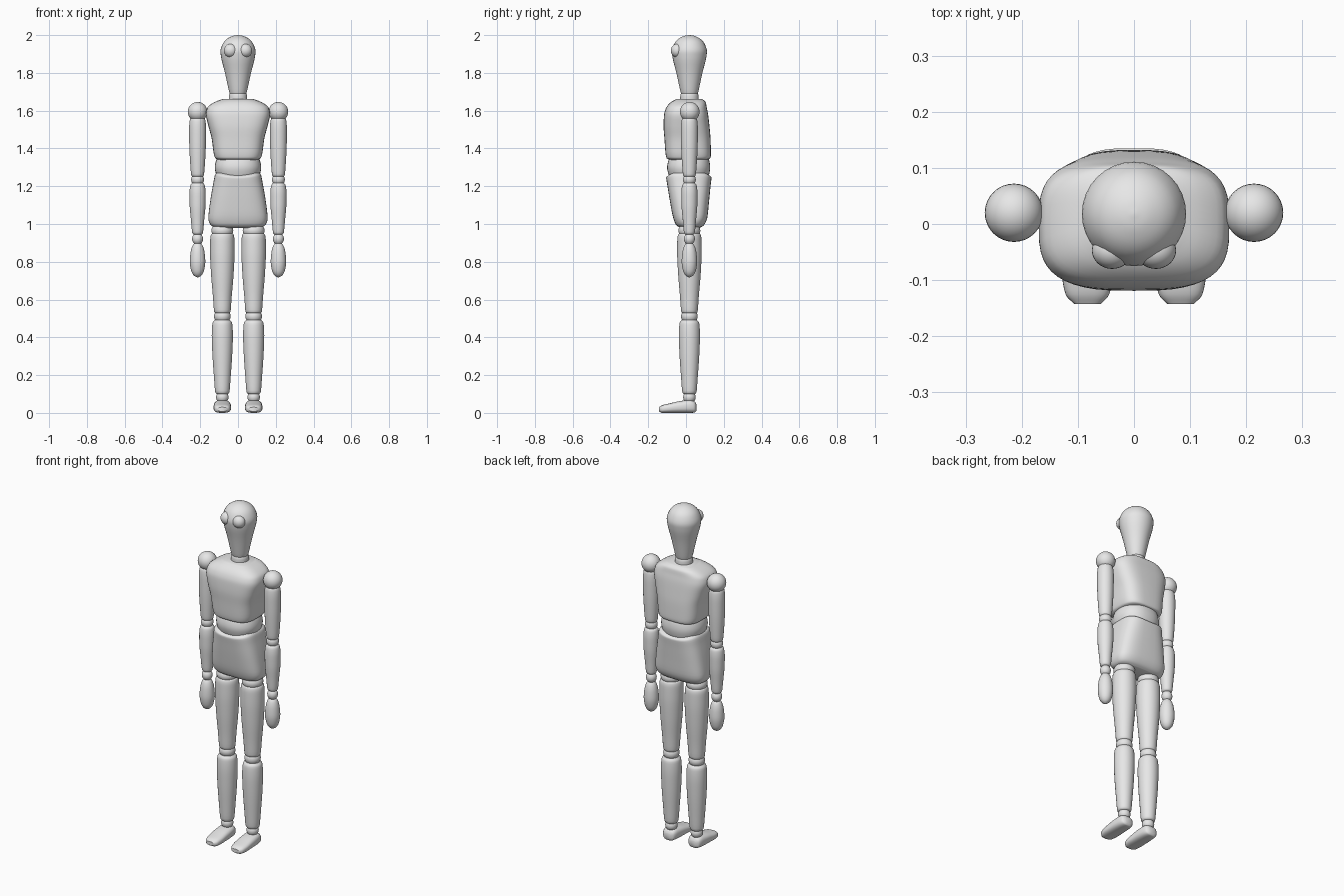
import bpy, bmesh
from math import cos, sin, pi, copysign
from mathutils import Vector

cube = bpy.data.objects.get("Cube")
if cube:
    bpy.data.objects.remove(cube, do_unlink=True)

GREY = (0.8, 0.8, 0.8, 1)
mat = bpy.data.materials.new("plain grey")
mat.use_nodes = True
mat.diffuse_color = GREY
mat.node_tree.nodes["Principled BSDF"].inputs["Base Color"].default_value = GREY

MID_Y = 0.018      # depth of the body's axis
ARM_X, LEG_X = 0.214, 0.083


def finish(bm, name):
    bmesh.ops.recalc_face_normals(bm, faces=bm.faces)
    mesh = bpy.data.meshes.new(name)
    bm.to_mesh(mesh)
    bm.free()
    mesh.materials.append(mat)
    ob = bpy.data.objects.new(name, mesh)
    bpy.context.collection.objects.link(ob)
    bpy.ops.object.select_all(action='DESELECT')
    ob.select_set(True)
    bpy.context.view_layer.objects.active = ob
    bpy.ops.object.shade_smooth_by_angle(angle=0.8)
    return ob


def smooth_rings(rings, steps=4):
    """Interpolate the rings with a curve that never overshoots."""
    pts = [Vector(r) for r in rings]
    d = [b - a for a, b in zip(pts, pts[1:])]
    mean = lambda a, b: 2 * a * b / (a + b) if a * b > 0 else 0
    tan = [d[0]] + [Vector([mean(a, b) for a, b in zip(u, v)]) for u, v in zip(d, d[1:])] + [d[-1]]
    out = []
    for i in range(len(d)):
        for k in range(steps):
            s = k / steps
            out.append(pts[i] + d[i] * (s * s * (3 - 2 * s))
                       + tan[i] * (s * (1 - s) ** 2) + tan[i + 1] * (s * s * (s - 1)))
    return out + [pts[-1]]


def loft(name, rings, cx=0, power=2, along='z', sides=32, top_sag=0):
    """Rings are (position, half width, low edge, high edge)."""
    bm = bmesh.new()
    rows = []
    first, last = rings[0][0], rings[-1][0]
    for t, hx, lo, hi in smooth_rings(rings):
        row = []
        for i in range(sides):
            a = 2 * pi * i / sides
            u, v = (copysign(abs(f) ** (2 / power), f) for f in (cos(a), sin(a)))
            x, w = hx * u, (lo + hi) / 2 + (hi - lo) / 2 * v
            pos = t + top_sag * u * u * (t - first) / (last - first)
            row.append(bm.verts.new((cx + x, w, pos) if along == 'z' else (cx + x, pos, w)))
        rows.append(row)
    for a, b in zip(rows, rows[1:]):
        for i in range(sides):
            j = (i + 1) % sides
            bm.faces.new((a[i], a[j], b[j], b[i]))
    bm.faces.new(rows[0])
    bm.faces.new(rows[-1])
    return finish(bm, name)


def turned(name, profile, cx=0):
    """Round part from (height, radius) pairs."""
    return loft(name, [(z, r, MID_Y - r, MID_Y + r) for z, r in profile], cx)


def ball(name, centre, radii):
    bm = bmesh.new()
    bmesh.ops.create_uvsphere(bm, u_segments=32, v_segments=16, radius=1)
    bmesh.ops.scale(bm, vec=radii, verts=bm.verts)
    bmesh.ops.translate(bm, vec=centre, verts=bm.verts)
    return finish(bm, name)


# Head and neck
turned("head", [(1.685, .042), (1.70, .047), (1.8, .069), (1.88, .089), (1.915, .093),
                (1.96, .077), (1.985, .051), (1.997, .022), (2.0, .003)])
turned("neck", [(1.63, .048), (1.66, .049), (1.68, .048), (1.695, .043)])

# Torso: chest, waist and pelvis
loft("chest", [(1.34, .105, -.085, .11), (1.348, .12, -.102, .128), (1.37, .128, -.108, .132),
               (1.45, .139, -.114, .13), (1.52, .157, -.119, .124), (1.58, .17, -.116, .117),
               (1.615, .163, -.105, .11), (1.645, .125, -.08, .104), (1.662, .08, -.05, .085)],
     power=3.2, sides=48)
loft("waist", [(1.22, .09, -.07, .10), (1.26, .115, -.092, .122), (1.30, .123, -.10, .128),
               (1.34, .115, -.092, .122), (1.37, .09, -.07, .10)], power=2.3)
loft("pelvis", [(.98, .115, -.03, .075), (.992, .143, -.05, .093), (1.03, .157, -.067, .112),
                (1.12, .146, -.085, .122), (1.2, .131, -.098, .13), (1.245, .121, -.105, .135),
                (1.257, .106, -.09, .12)], power=3.2, sides=48, top_sag=.018)

for side, s in (("left", 1), ("right", -1)):
    ax, lx = s * ARM_X, s * LEG_X
    ball(side + "_eye", (s * .039, -.047, 1.918), (.036, .033, .036))

    # Arm
    ball(side + "_shoulder", (ax, MID_Y + .002, 1.594), (.052, .052, .052))
    turned(side + "_upper_arm", [(1.25, .026), (1.258, .033), (1.32, .039), (1.42, .044),
                                 (1.5, .045), (1.55, .041), (1.57, .028)], ax)
    ball(side + "_elbow", (ax, MID_Y, 1.235), (.034, .034, .034))
    turned(side + "_forearm", [(.945, .022), (.952, .028), (1.02, .035), (1.1, .042),
                               (1.16, .043), (1.205, .038), (1.218, .028)], ax)
    ball(side + "_wrist", (ax, MID_Y, .921), (.029, .029, .032))
    turned(side + "_hand", [(.718, .004), (.726, .018), (.75, .033), (.8, .041), (.85, .037),
                            (.885, .027), (.9, .016)], ax)

    # Leg
    ball(side + "_hip", (lx, MID_Y, .965), (.058, .058, .045))
    turned(side + "_thigh", [(.527, .036), (.535, .043), (.62, .05), (.74, .06), (.85, .065),
                             (.92, .064), (.945, .059), (.953, .048)], lx)
    ball(side + "_knee", (lx, MID_Y, .511), (.044, .044, .04))
    turned(side + "_shin", [(.1, .03), (.108, .037), (.2, .045), (.32, .053), (.41, .056),
                            (.475, .052), (.492, .04)], lx)
    ball(side + "_ankle", (lx, MID_Y, .083), (.033, .033, .033))
    loft(side + "_foot", [(.055, .02, .012, .045), (.046, .035, .002, .06), (.02, .043, 0, .069),
                          (-.03, .046, 0, .063), (-.08, .046, 0, .052), (-.125, .039, 0, .041),
                          (-.143, .023, .008, .03)], lx, power=2.7, along='y')
